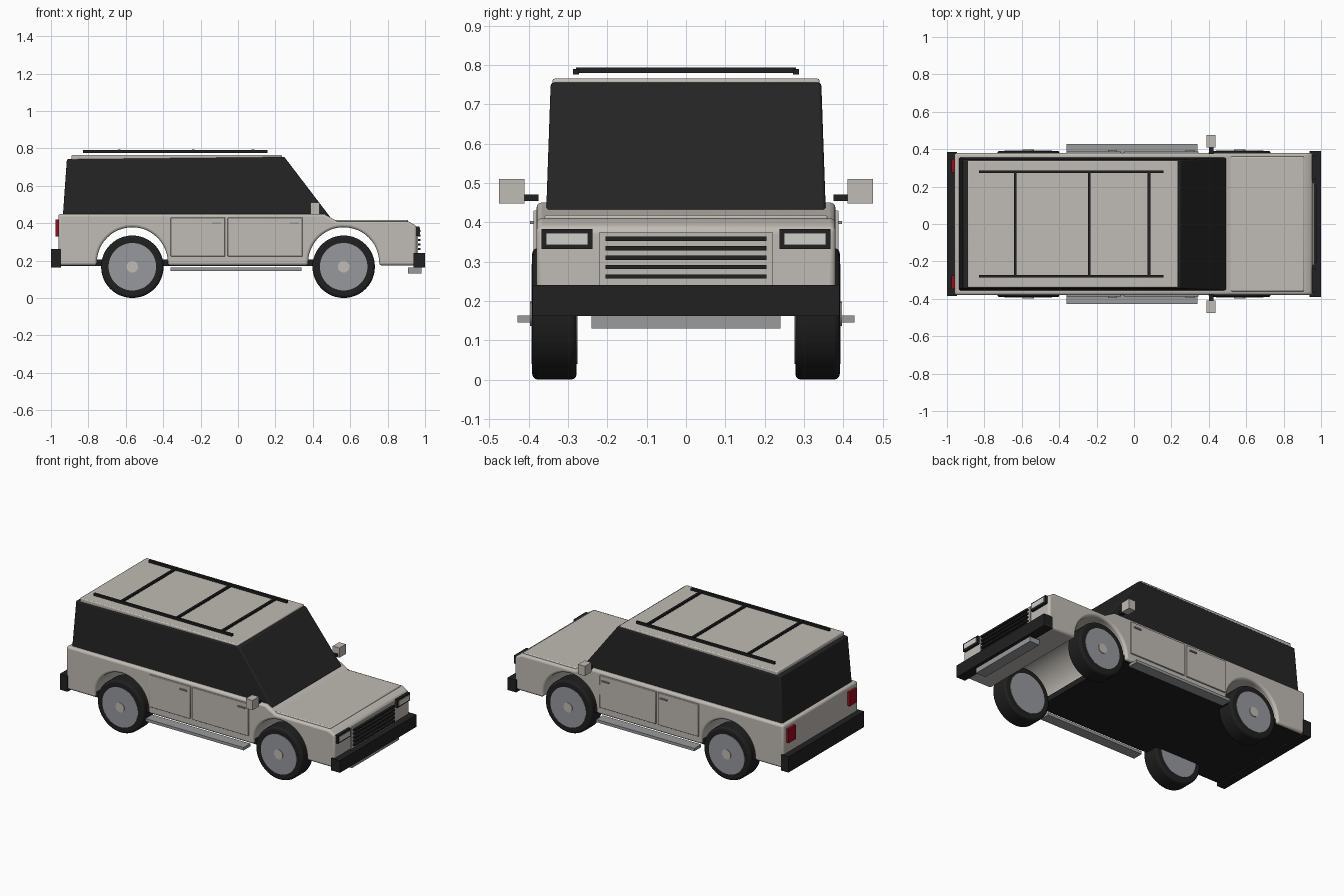
import bpy, bmesh, math
from mathutils import Matrix, Vector

cube = bpy.data.objects.get("Cube")
if cube:
    bpy.data.objects.remove(cube, do_unlink=True)


def material(name, r, g, b):
    m = bpy.data.materials.new(name)
    m.use_nodes = True
    m.diffuse_color = (r, g, b, 1)
    m.node_tree.nodes["Principled BSDF"].inputs["Base Color"].default_value = (r, g, b, 1)
    return m


PAINT = material("warm grey paint", 0.53, 0.50, 0.46)
GLASS = material("dark glass", 0.018, 0.018, 0.018)
TRIM = material("black trim", 0.015, 0.015, 0.016)
RUBBER = material("tyre rubber", 0.014, 0.014, 0.014)
ALLOY = material("alloy", 0.31, 0.315, 0.34)
STEEL = material("step metal", 0.32, 0.325, 0.335)
LENS = material("headlight lens", 0.62, 0.62, 0.60)
RED = material("tail light red", 0.35, 0.003, 0.012)


def finish(name, bm, mat, bevel=0, segments=2):
    bmesh.ops.recalc_face_normals(bm, faces=bm.faces)
    mesh = bpy.data.meshes.new(name)
    bm.to_mesh(mesh)
    bm.free()
    obj = bpy.data.objects.new(name, mesh)
    bpy.context.collection.objects.link(obj)
    mesh.materials.append(mat)
    if bevel:
        mod = obj.modifiers.new("soft edges", "BEVEL")
        mod.width, mod.segments = bevel, segments
        mod.limit_method, mod.angle_limit = "ANGLE", math.radians(35)
    bpy.ops.object.select_all(action="DESELECT")
    obj.select_set(True)
    bpy.context.view_layer.objects.active = obj
    bpy.ops.object.shade_smooth_by_angle(angle=math.radians(35))
    return obj


def box(name, x, y, z, mat, bevel=0):
    """Box from (low, high) pairs on each axis."""
    bm = bmesh.new()
    bmesh.ops.create_cube(bm, size=1)
    spans = (x, y, z)
    size = [abs(b - a) for a, b in spans]
    mid = Vector([(a + b) / 2 for a, b in spans])
    bmesh.ops.transform(bm, verts=bm.verts, matrix=Matrix.Translation(mid) @ Matrix.Diagonal((*size, 1)))
    return finish(name, bm, mat, bevel)


def prism(name, profile, half_width, mat, bevel):
    """Side profile spanned across y; half_width is a function of z."""
    bm = bmesh.new()
    rings = [[bm.verts.new((x, s * half_width(z), z)) for x, z in profile] for s in (-1, 1)]
    bm.faces.new(rings[0])
    bm.faces.new(rings[1][::-1])
    n = len(profile)
    for i in range(n):
        j = (i + 1) % n
        bm.faces.new((rings[0][i], rings[1][i], rings[1][j], rings[0][j]))
    return finish(name, bm, mat, bevel, 3)


def disc(name, x, y, z, radius, mat, bevel=0, sides=48):
    """Cylinder along y between the (low, high) pair y."""
    bm = bmesh.new()
    bmesh.ops.create_cone(bm, cap_ends=True, segments=sides, radius1=radius,
                          radius2=radius, depth=abs(y[1] - y[0]))
    place = Matrix.Translation((x, (y[0] + y[1]) / 2, z)) @ Matrix.Rotation(math.pi / 2, 4, "X")
    bmesh.ops.transform(bm, verts=bm.verts, matrix=place)
    return finish(name, bm, mat, bevel, 3)


AXLE, WHEEL_R, SILL = 0.565, 0.167, 0.174


# Lower body with wheel arches
def arch(cx, r=0.19, cz=0.188, steps=24):
    pts = [(cx + r * math.cos(math.pi * i / steps), cz + r * math.sin(math.pi * i / steps))
           for i in range(steps + 1)]
    return [(cx + r, SILL)] + pts + [(cx - r, SILL)]


body_profile = [(-0.96, SILL), (-0.96, 0.45), (0.46, 0.45), (0.53, 0.41), (0.91, 0.41),
                (0.955, 0.385), (0.955, SILL)] + arch(AXLE) + arch(-AXLE)
prism("lower_body", body_profile, lambda z: 0.38, PAINT, 0.014)
box("underbody", (-0.95, 0.41), (-0.362, 0.362), (0.17, 0.205), TRIM)
box("bonnet", (0.49, 0.91), (-0.36, 0.36), (0.395, 0.418), PAINT, 0.006)

# Glass cabin and roof
prism("glass_cabin", [(-0.937, 0.43), (-0.915, 0.742), (0.247, 0.755), (0.495, 0.43)],
      lambda z: 0.355 - (z - 0.44) * 0.035, GLASS, 0.008)
box("roof_panel", (-0.89, 0.235), (-0.34, 0.34), (0.735, 0.765), PAINT, 0.006)

# Roof rack
for x in (-0.635, -0.24, 0.08):
    box("rack_crossbar", (x - 0.007, x + 0.007), (-0.28, 0.28), (0.78, 0.793), TRIM)

# Bumpers, skid plate and grille
box("front_bumper", (0.937, 1.0), (-0.39, 0.39), (0.162, 0.24), TRIM)
box("rear_bumper", (-1.0, -0.945), (-0.385, 0.385), (0.162, 0.263), TRIM)
box("skid_plate", (0.91, 0.98), (-0.24, 0.24), (0.13, 0.164), STEEL)
box("grille_panel", (0.94, 0.962), (-0.22, 0.22), (0.225, 0.375), PAINT)
for i in range(5):
    z = 0.262 + i * 0.024
    box("grille_slat", (0.955, 0.977), (-0.205, 0.205), (z - 0.0055, z + 0.0055), TRIM)

# Parts repeated on both sides
for s, side in ((-1, "right"), (1, "left")):
    def at(a, b):
        return tuple(sorted((s * a, s * b)))

    box(f"rack_rail_{side}", (-0.83, 0.157), at(0.272, 0.287), (0.776, 0.79), TRIM)
    box(f"headlight_frame_{side}", (0.935, 0.97), at(0.238, 0.367), (0.332, 0.383), TRIM)
    box(f"headlight_lens_{side}", (0.965, 0.974), at(0.249, 0.356), (0.342, 0.373), LENS)
    box(f"tail_light_{side}", (-0.975, -0.955), at(0.275, 0.347), (0.33, 0.42), RED)
    box(f"running_board_{side}", (-0.36, 0.34), at(0.36, 0.428), (0.145, 0.163), STEEL)
    box(f"mirror_arm_{side}", (0.4, 0.425), at(0.375, 0.415), (0.454, 0.47), TRIM)
    box(f"mirror_head_{side}", (0.388, 0.436), at(0.41, 0.475), (0.447, 0.51), PAINT)
    for end, x0, x1 in (("rear", -0.36, -0.07), ("front", -0.055, 0.345)):
        box(f"{end}_door_{side}", (x0, x1), at(0.37, 0.388), (0.222, 0.43), PAINT, 0.003)
        box(f"{end}_door_handle_{side}", (x1 - 0.07, x1 - 0.02), at(0.38, 0.396), (0.395, 0.403), STEEL)
    for end, x in (("rear", -AXLE), ("front", AXLE)):
        disc(f"{end}_tyre_{side}", x, at(0.278, 0.391), WHEEL_R, WHEEL_R, RUBBER, 0.014)
        disc(f"{end}_rim_{side}", x, at(0.276, 0.393), WHEEL_R, 0.127, ALLOY)
        disc(f"{end}_hub_{side}", x, at(0.3, 0.397), WHEEL_R, 0.031, PAINT, 0, 24)
